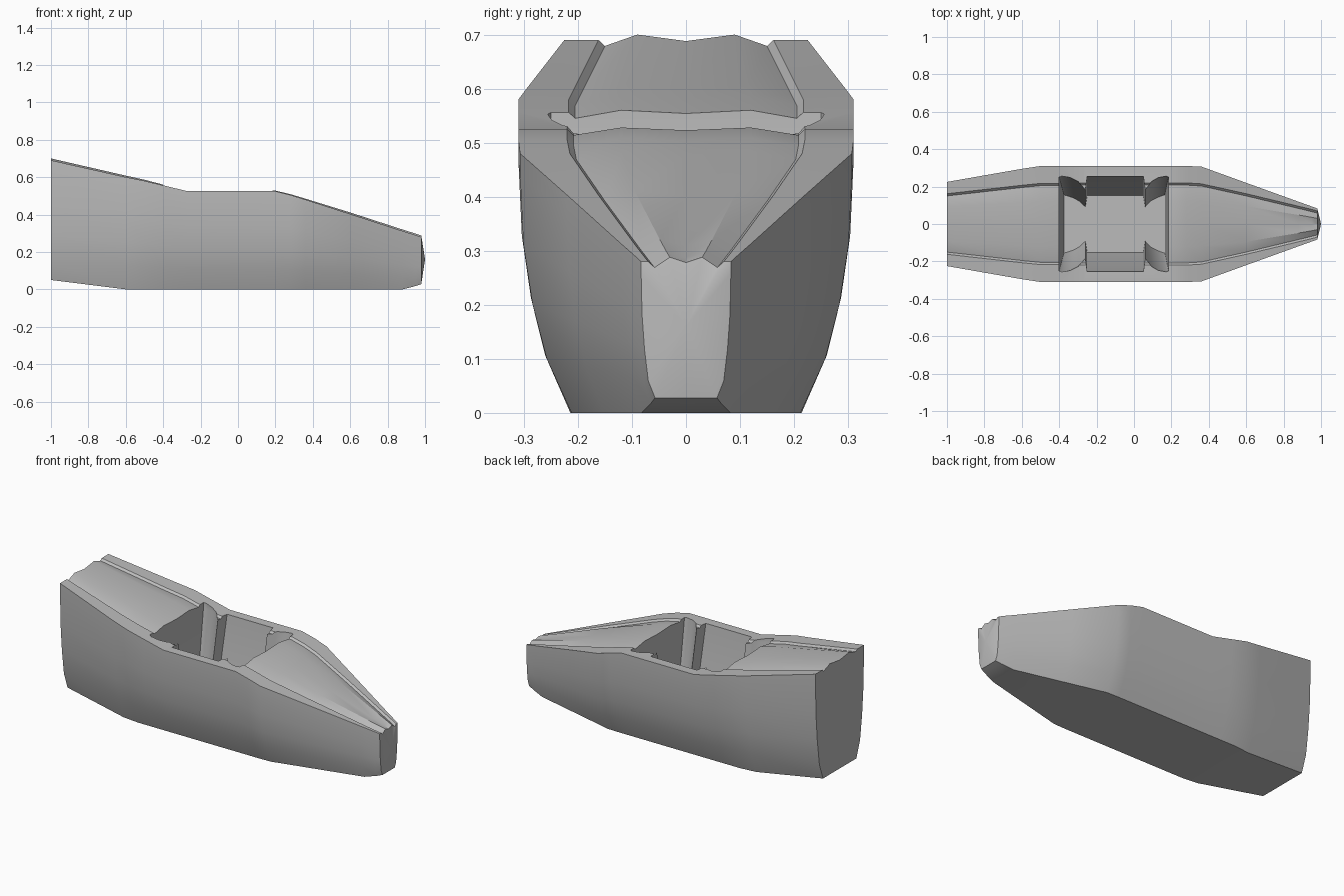
import bpy, bmesh

if "Cube" in bpy.data.objects:
    bpy.data.objects.remove(bpy.data.objects["Cube"])

grey = bpy.data.materials.new("plain_grey")
grey.diffuse_color = (0.5, 0.5, 0.5, 1)
grey.use_nodes = True
grey.node_tree.nodes["Principled BSDF"].inputs["Base Color"].default_value = grey.diffuse_color


def make_object(name, bm):
    bmesh.ops.recalc_face_normals(bm, faces=bm.faces)
    mesh = bpy.data.meshes.new(name)
    bm.to_mesh(mesh)
    bm.free()
    mesh.materials.append(grey)
    ob = bpy.data.objects.new(name, mesh)
    bpy.context.collection.objects.link(ob)
    return ob


def bridge(bm, rings):
    n = len(rings[0])
    for a, b in zip(rings, rings[1:]):
        for i in range(n):
            j = (i + 1) % n
            bm.faces.new((a[i], a[j], b[j], b[i]))


# Hull stations: x, half width, keel z, deck z, groove y, crown y, crown rise
STATIONS = [
    (-1.00, .225, .050, .690, .150, .090, .010),
    (-0.60, .295, .000, .600, .195, .115, .008),
    (-0.50, .310, .000, .580, .205, .120, .006),
    (-0.40, .310, .000, .556, .205, .120, .004),
    (-0.27, .310, .000, .525, .208, .120, .003),
    (0.20, .310, .000, .525, .208, .120, .003),
    (0.28, .310, .000, .505, .208, .120, .004),
    (0.36, .307, .000, .480, .203, .118, .005),
    (0.60, .220, .000, .403, .150, .095, .008),
    (0.88, .119, .000, .312, .083, .048, .008),
    (0.95, .094, .018, .290, .066, .036, .008),
    (0.98, .083, .028, .280, .058, .030, .008),
]
SIDE = [(0, .69), (.21, .84), (.42, .925), (.65, .98), (.92, 1), (1, 1)]


def section(x, w, keel, deck, groove, crown, rise):
    half = [(w * f, max(keel, deck * t)) if t else (w * f, keel)
            for t, f in SIDE]
    half += [(groove + .012, deck), (groove, deck - .011),
             (crown, deck + rise)]
    pts = [(0, keel)] + half + [(0, deck - .002)]
    pts += [(-y, z) for y, z in reversed(half)]
    return [(x, y, z) for y, z in pts]


bm = bmesh.new()
rings = [[bm.verts.new(p) for p in section(*s)] for s in STATIONS]
bridge(bm, rings)
bm.faces.new(rings[0])
# Blunt pointed nose
tip = bm.verts.new((1, 0, .16))
nose = rings[-1]
for i in range(len(nose)):
    bm.faces.new((nose[i], nose[(i + 1) % len(nose)], tip))
hull = make_object("fuselage_hull", bm)

# Cockpit well outline: x, y at rim, x, y at floor
WELL = [
    (-.400, .250, -.375, .155), (-.385, .256, -.365, .153),
    (-.340, .248, -.330, .142), (-.300, .228, -.295, .124),
    (-.260, .185, -.260, .092), (-.250, .255, -.250, .152),
    (.050, .255, .050, .152), (.060, .185, .060, .092),
    (.095, .228, .090, .124), (.130, .248, .125, .142),
    (.172, .256, .155, .153), (.185, .250, .165, .155),
]


def outline(ix, iy, z):
    right = [(p[ix], p[iy], z) for p in WELL]
    return right + [(x, -y, z) for x, y, z in reversed(right)]


bm = bmesh.new()
rings = [[bm.verts.new(p) for p in loop] for loop in
         (outline(2, 3, .06), outline(0, 1, .52), outline(0, 1, .75))]
bridge(bm, rings)
bm.faces.new(rings[0])
bm.faces.new(rings[-1])
cutter = make_object("cockpit_cutter", bm)
cutter.hide_render = True

mod = hull.modifiers.new("cockpit", 'BOOLEAN')
mod.operation = 'DIFFERENCE'
mod.solver = 'EXACT'
mod.object = cutter
bpy.context.view_layer.objects.active = hull
hull.select_set(True)
bpy.ops.object.modifier_apply(modifier=mod.name)
bpy.data.objects.remove(cutter)
bpy.ops.object.shade_smooth_by_angle(angle=0.45)
